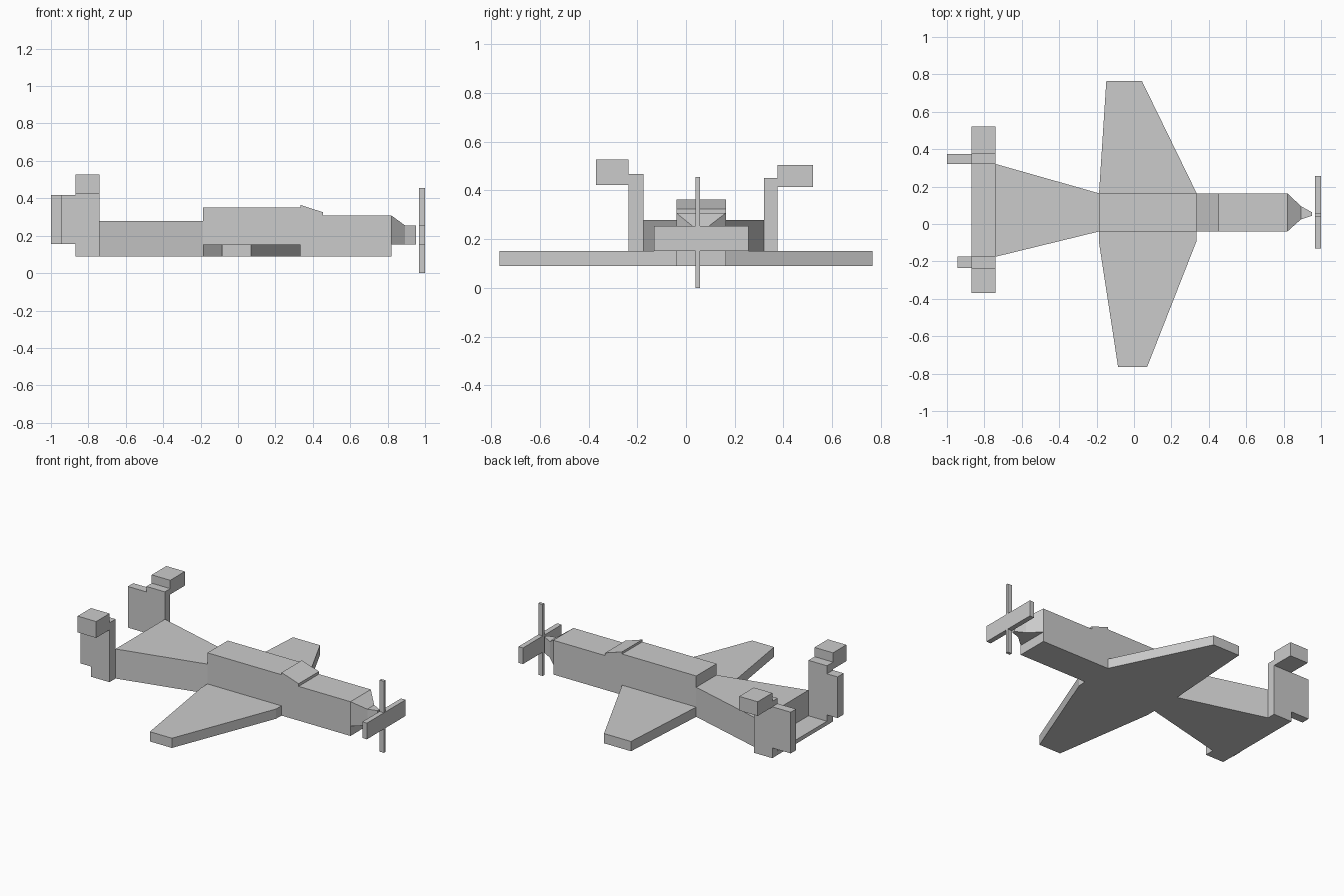
import bpy, bmesh
from mathutils import Vector

if "Cube" in bpy.data.objects:
    bpy.data.objects.remove(bpy.data.objects["Cube"])


def finish(name, bm):
    bmesh.ops.recalc_face_normals(bm, faces=bm.faces)
    mesh = bpy.data.meshes.new(name)
    bm.to_mesh(mesh)
    bm.free()
    obj = bpy.data.objects.new(name, mesh)
    bpy.context.collection.objects.link(obj)
    return obj


def prism(name, profile, offset):
    """Extrude a flat outline of 3D points along offset."""
    bm = bmesh.new()
    face = bm.faces.new([bm.verts.new(p) for p in profile])
    ext = bmesh.ops.extrude_face_region(bm, geom=[face], use_keep_orig=True)
    moved = [g for g in ext["geom"] if isinstance(g, bmesh.types.BMVert)]
    bmesh.ops.translate(bm, verts=moved, vec=Vector(offset))
    return finish(name, bm)


def box(name, x0, x1, y0, y1, z0, z1):
    outline = [(x0, y0, z0), (x1, y0, z0), (x1, y1, z0), (x0, y1, z0)]
    return prism(name, outline, (0, 0, z1 - z0))


def loft(name, sections):
    """Join rectangular sections (x, y0, y1, z0, z1) along x."""
    bm = bmesh.new()
    rings = [[bm.verts.new((x, y, z)) for y, z in
              ((y0, z0), (y1, z0), (y1, z1), (y0, z1))]
             for x, y0, y1, z0, z1 in sections]
    for a, b in zip(rings, rings[1:]):
        for i in range(4):
            j = (i + 1) % 4
            bm.faces.new((a[i], a[j], b[j], b[i]))
    bm.faces.new(rings[0])
    bm.faces.new(rings[-1])
    return finish(name, bm)


Y0, Y1 = -0.04, 0.164   # fuselage sides
BASE = 0.09             # underside
WING_TOP = 0.152

# Fuselage with raised cabin and sloping windshield
side = [(-0.187, BASE), (0.82, BASE), (0.82, 0.308), (0.455, 0.308),
        (0.455, 0.325), (0.335, 0.364), (0.335, 0.35), (-0.187, 0.35)]
prism("fuselage", [(x, Y0, z) for x, z in side], (0, Y1 - Y0, 0))

# Tail boom flaring toward the fins
loft("tail_boom", [(-0.74, -0.175, 0.321, BASE, 0.278),
                   (-0.187, Y0, Y1, BASE, 0.278)])

# Nose tapering in two steps
loft("nose", [(0.82, Y0, Y1, 0.152, 0.308),
              (0.893, 0.025, 0.095, 0.152, 0.255),
              (0.953, 0.044, 0.062, 0.152, 0.255)])

# Wings
wings = {
    "left_wing": [(-0.187, Y1), (0.335, Y1), (0.042, 0.765), (-0.148, 0.765)],
    "right_wing": [(-0.187, Y0), (-0.187, -0.1), (-0.085, -0.765),
                   (0.07, -0.765), (0.333, -0.095), (0.335, Y0)],
}
for name, plan in wings.items():
    prism(name, [(x, y, BASE) for x, y in plan], (0, 0, WING_TOP - BASE))

# Propeller blades
box("propeller_horizontal", 0.968, 1.0, -0.132, 0.257, 0.152, 0.255)
box("propeller_vertical", 0.969, 0.999, 0.04, 0.058, 0.0, 0.455)

# Tail fins: name, inner y, outer y, top, rudder end, tip y, tip bottom, tip top
fins = [("right", -0.175, -0.236, 0.468, -0.945, -0.37, 0.423, 0.527),
        ("left", 0.321, 0.375, 0.452, -1.0, 0.522, 0.415, 0.505)]
for side_name, yi, yo, top, rudder_x, tip, t0, t1 in fins:
    lo, hi = sorted((yi, yo))
    box(side_name + "_fin", -0.87, -0.74, lo, hi, BASE, top)
    box(side_name + "_rudder", rudder_x, -0.87, lo, hi, 0.155, 0.417)
    lo, hi = sorted((yo, tip))
    box(side_name + "_fin_tip", -0.87, -0.74, lo, hi, t0, t1)

# Thin plate bridging the fins
box("tail_plate", -0.87, -0.74, -0.175, 0.321, BASE, 0.115)
